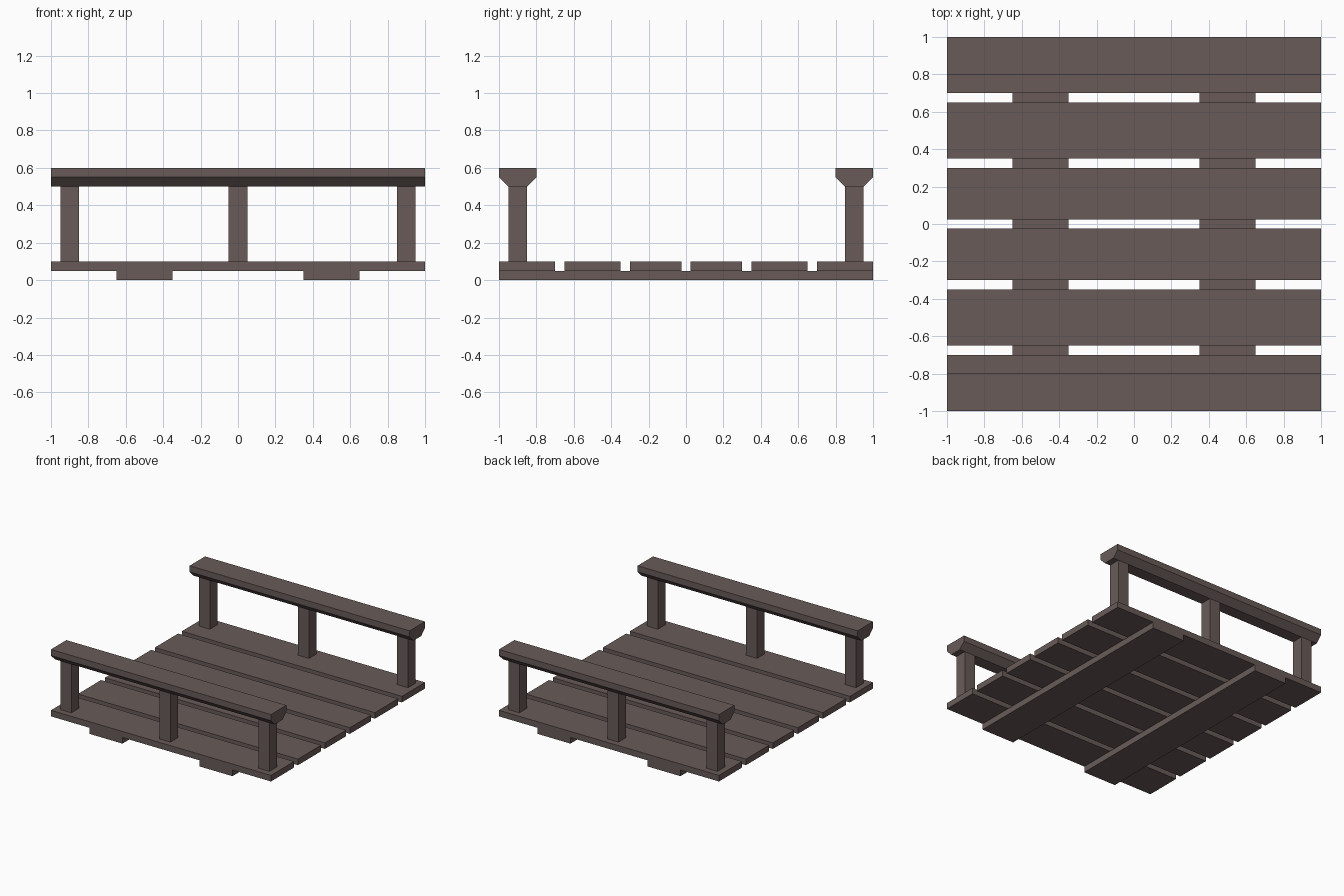
import bpy
import bmesh

if "Cube" in bpy.data.objects:
    bpy.data.objects.remove(bpy.data.objects["Cube"])

wood = bpy.data.materials.new("dark_wood")
wood.diffuse_color = (0.14, 0.105, 0.098, 1)
wood.use_nodes = True
wood.node_tree.nodes["Principled BSDF"].inputs["Base Color"].default_value = wood.diffuse_color


def finish(name, bm):
    bmesh.ops.recalc_face_normals(bm, faces=bm.faces)
    mesh = bpy.data.meshes.new(name)
    bm.to_mesh(mesh)
    bm.free()
    mesh.materials.append(wood)
    obj = bpy.data.objects.new(name, mesh)
    bpy.context.collection.objects.link(obj)
    return obj


def box(name, x, y, z):
    """Box from (min, max) ranges, with its origin at its centre."""
    bm = bmesh.new()
    bmesh.ops.create_cube(bm, size=1)
    bmesh.ops.scale(bm, verts=bm.verts, vec=[r[1] - r[0] for r in (x, y, z)])
    obj = finish(name, bm)
    obj.location = [(r[0] + r[1]) / 2 for r in (x, y, z)]
    return obj


def rail(name, y):
    """Handrail: profile in y-z extruded along x."""
    profile = [(-0.05, 0.5), (0.05, 0.5), (0.1, 0.55),
               (0.1, 0.6), (-0.1, 0.6), (-0.1, 0.55)]
    bm = bmesh.new()
    face = bm.faces.new([bm.verts.new((-1, py, pz)) for py, pz in profile])
    ext = bmesh.ops.extrude_face_region(bm, geom=[face], use_keep_orig=True)
    verts = [g for g in ext["geom"] if isinstance(g, bmesh.types.BMVert)]
    bmesh.ops.translate(bm, verts=verts, vec=(2, 0, 0))
    finish(name, bm).location.y = y


# Support beams under the deck
for side, x in (("left", -0.5), ("right", 0.5)):
    box(f"support_beam_{side}", (x - 0.15, x + 0.15), (-1, 1), (0, 0.05))

for side, s in (("front", -1), ("back", 1)):
    # Deck planks
    for i, (a, b) in enumerate([(0.025, 0.3), (0.35, 0.65), (0.7, 1)], 1):
        box(f"deck_plank_{side}_{i}", (-1, 1), sorted((s * a, s * b)), (0.05, 0.1))
    # Railing posts
    for pos, x in (("left", -0.9), ("middle", 0), ("right", 0.9)):
        box(f"post_{side}_{pos}", (x - 0.05, x + 0.05),
            (s * 0.9 - 0.05, s * 0.9 + 0.05), (0.1, 0.5))
    # Handrail
    rail(f"handrail_{side}", s * 0.9)
